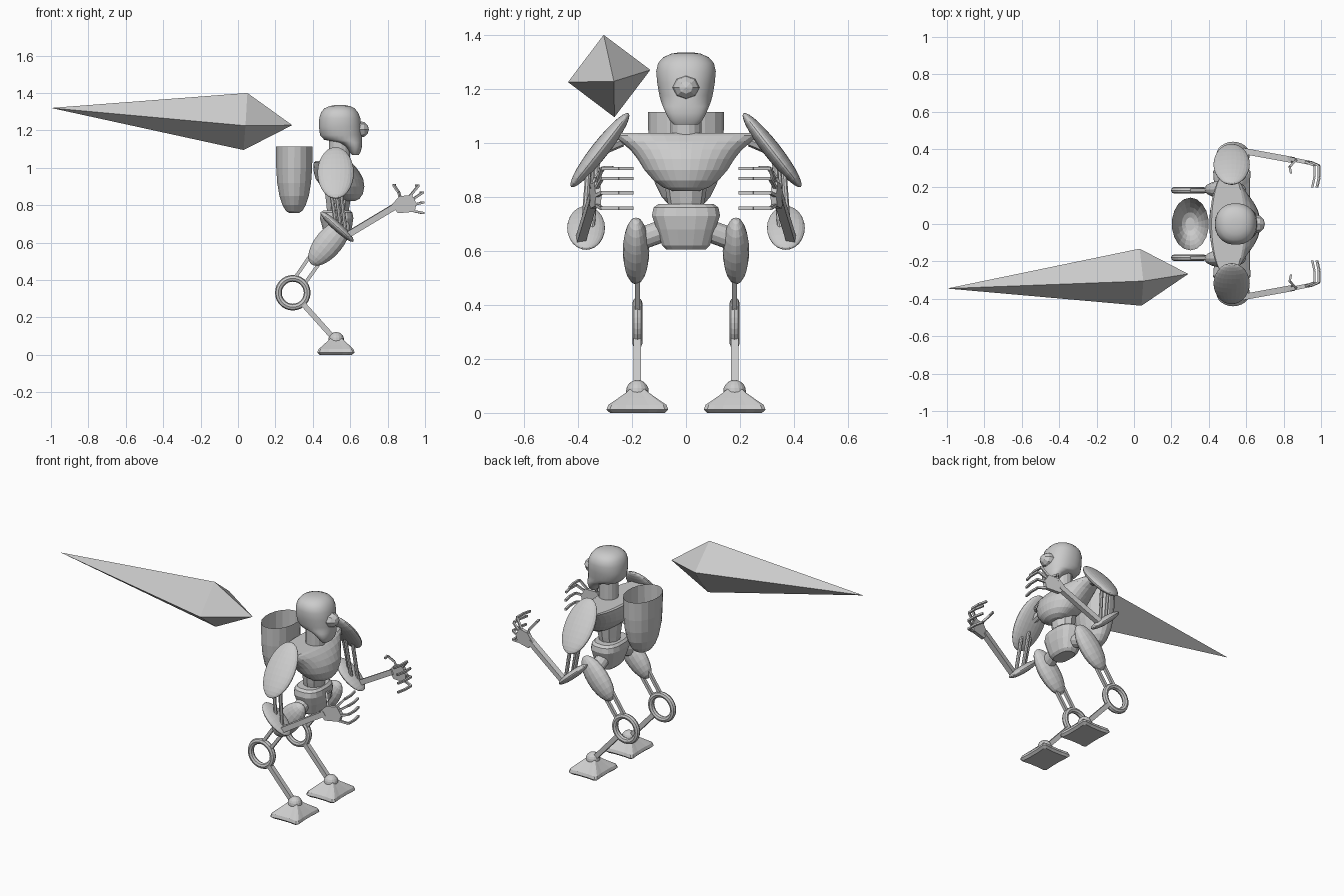
import bpy, bmesh, math
from mathutils import Vector, Matrix

grey = bpy.data.materials.new("plain grey")
grey.diffuse_color = (0.6, 0.6, 0.6, 1)


def finish(name, bm, mirror=False, smooth=0):
    bmesh.ops.recalc_face_normals(bm, faces=bm.faces)
    me = bpy.data.meshes.new(name)
    bm.to_mesh(me)
    bm.free()
    me.materials.append(grey)
    ob = bpy.data.objects.new(name, me)
    bpy.context.collection.objects.link(ob)
    if mirror:
        m = ob.modifiers.new("Mirror", 'MIRROR')
        m.use_axis = (False, True, False)
    if smooth:
        bpy.context.view_layer.objects.active = ob
        ob.select_set(True)
        bpy.ops.object.shade_smooth_by_angle(angle=math.radians(smooth))
        ob.select_set(False)
    return ob


def stack(name, rows, n=16, top=True, cy=0, power=1.0, star=0.0, mirror=False, smooth=0):
    """Skin a stack of level rings; each row is z, x min, x max, half width."""
    bm = bmesh.new()
    rings = []
    for z, x0, x1, ry in rows:
        ring = []
        for i in range(n):
            a = 2 * math.pi * (i + 0.5) / n
            c, s = math.cos(a), math.sin(a)
            k = 1 - star * abs(math.cos(2 * a)) ** 1.5
            px = math.copysign(abs(c) ** power, c) * k
            py = math.copysign(abs(s) ** power, s) * k
            ring.append(bm.verts.new(((x0 + x1) / 2 + px * (x1 - x0) / 2, cy + py * ry, z)))
        rings.append(ring)
    for a, b in zip(rings, rings[1:]):
        for i in range(n):
            j = (i + 1) % n
            bm.faces.new((a[i], a[j], b[j], b[i]))
    bm.faces.new(rings[0][::-1])
    if top:
        bm.faces.new(rings[-1])
    return finish(name, bm, mirror, smooth)


def ellipsoid(name, loc, radii, axis='X', deg=0, seg=20, rows=12, mirror=True, smooth=0):
    bm = bmesh.new()
    mat = (Matrix.Translation(loc) @ Matrix.Rotation(math.radians(deg), 4, axis)
           @ Matrix.Diagonal((*radii, 1)))
    bmesh.ops.create_uvsphere(bm, u_segments=seg, v_segments=rows, radius=1, matrix=mat)
    return finish(name, bm, mirror, smooth)


def rods(name, paths, n=8, mirror=True):
    """Straight bars joining points; each path is (radius, point, point, ...)."""
    bm = bmesh.new()
    for r, *pts in paths:
        for a, b in zip(pts, pts[1:]):
            a, b = Vector(a), Vector(b)
            d = b - a
            mat = (Matrix.Translation((a + b) / 2) @ d.to_track_quat('Z', 'Y').to_matrix().to_4x4()
                   @ Matrix.Rotation(math.pi / 4, 4, 'Z'))
            bmesh.ops.create_cone(bm, cap_ends=True, segments=n, radius1=r, radius2=r,
                                  depth=d.length, matrix=mat)
    return finish(name, bm, mirror)


# floating four-sided spike beside the shoulder
bm = bmesh.new()
tail, nose = bm.verts.new((-1, -0.345, 1.32)), bm.verts.new((0.29, -0.267, 1.228))
mid = [bm.verts.new(p) for p in ((0.05, -0.305, 1.40), (0.04, -0.437, 1.225),
                                 (0.03, -0.265, 1.095), (0.03, -0.132, 1.27))]
for i in range(4):
    for tip in (tail, nose):
        bm.faces.new((mid[i], mid[(i + 1) % 4], tip))
finish("spike", bm)

# open pod on the back
stack("back_pod", [(0.757, 0.275, 0.325, 0.035), (0.77, 0.255, 0.345, 0.063),
                   (0.80, 0.237, 0.363, 0.09), (0.85, 0.22, 0.38, 0.115),
                   (0.92, 0.208, 0.392, 0.131), (1.0, 0.203, 0.398, 0.139),
                   (1.115, 0.202, 0.40, 0.141)], 18, top=False)

# head, eye and neck
stack("head", [(1.068, 0.61, 0.645, 0.045), (1.085, 0.595, 0.656, 0.062),
               (1.11, 0.575, 0.662, 0.075), (1.135, 0.53, 0.663, 0.086),
               (1.15, 0.46, 0.663, 0.092), (1.175, 0.438, 0.662, 0.099),
               (1.22, 0.432, 0.66, 0.107), (1.265, 0.434, 0.655, 0.111),
               (1.295, 0.443, 0.643, 0.104), (1.317, 0.46, 0.625, 0.085),
               (1.33, 0.49, 0.60, 0.055), (1.335, 0.52, 0.57, 0.025)],
      28, power=0.9, smooth=40)
ellipsoid("eye", (0.65, 0, 1.205), (0.045, 0.05, 0.05), 'Y', 90, 8, 6, mirror=False)
stack("neck", [(0.98, 0.485, 0.60, 0.058), (1.17, 0.485, 0.60, 0.058)], 16)

# chest, waist and pelvis
stack("chest", [(0.822, 0.56, 0.625, 0.05), (0.835, 0.525, 0.65, 0.085),
                (0.86, 0.485, 0.668, 0.12), (0.90, 0.445, 0.676, 0.155),
                (0.94, 0.415, 0.67, 0.18), (0.975, 0.405, 0.652, 0.208),
                (1.005, 0.402, 0.63, 0.245), (1.028, 0.405, 0.605, 0.28),
                (1.036, 0.415, 0.59, 0.285)], 32)
stack("waist", [(0.74, 0.475, 0.59, 0.06), (0.80, 0.47, 0.60, 0.072),
                (0.92, 0.455, 0.62, 0.09)], 10)
stack("pelvis", [(0.605, 0.485, 0.575, 0.075), (0.62, 0.47, 0.59, 0.09),
                 (0.68, 0.45, 0.61, 0.11), (0.73, 0.437, 0.618, 0.128),
                 (0.76, 0.442, 0.613, 0.122), (0.773, 0.455, 0.60, 0.105)], 16, power=0.75)

# arms: shoulder shield, three struts, elbow disc, forearm
ellipsoid("shoulder_shield", (0.522, 0.319, 0.973), (0.097, 0.032, 0.173), 'X', 38, 24, 14)
rods("shoulder_joint", [(0.025, (0.51, 0.24, 1.01), (0.52, 0.31, 0.98))])
rods("upper_arm_struts", [(0.011, (0.49, 0.35, 0.92), (0.525, 0.37, 0.69)),
                          (0.011, (0.52, 0.33, 0.92), (0.55, 0.35, 0.67)),
                          (0.011, (0.545, 0.36, 0.92), (0.575, 0.38, 0.655))])
ellipsoid("elbow_disc", (0.53, 0.37, 0.685), (0.024, 0.07, 0.118), 'Y', -48, 24, 12)
rods("forearm", [(0.023, (0.575, 0.392, 0.635), (0.85, 0.342, 0.80))], 4)

# hands: flat palm slab with curled fingers
bm = bmesh.new()
palm = [(0.82, 0.80), (0.862, 0.848), (0.93, 0.855), (0.955, 0.81), (0.945, 0.765), (0.855, 0.757)]
verts = [bm.verts.new((x, 0.338 - 0.2 * (x - 0.83), z)) for x, z in palm]
face = bm.faces.new(verts)
ext = bmesh.ops.extrude_face_region(bm, geom=[face])
for v in ext["geom"]:
    if isinstance(v, bmesh.types.BMVert):
        v.co.y += 0.022
finish("palm", bm, mirror=True)
fingers = []
for base, tip in (((0.92, 0.85), (0.965, 0.905)), ((0.94, 0.835), (0.988, 0.868)),
                  ((0.95, 0.805), (0.992, 0.815)), ((0.94, 0.768), (0.992, 0.758))):
    fingers.append((0.0085, (base[0], 0.33, base[1]), (tip[0], 0.312, tip[1]),
                    (tip[0], 0.25, tip[1]), (tip[0] - 0.012, 0.195, tip[1])))
fingers.append((0.0085, (0.87, 0.345, 0.83), (0.86, 0.335, 0.868), (0.832, 0.305, 0.908),
                (0.84, 0.27, 0.908)))
rods("fingers", fingers, 4)

# legs: hip, thigh, paired struts, knee ring, shin
rods("hip_joint", [(0.042, (0.525, 0.07, 0.68), (0.51, 0.18, 0.64))], 12)
ellipsoid("thigh", (0.487, 0.185, 0.60), (0.073, 0.049, 0.15), 'Y', 40, 16, 12)
rods("knee_struts", [(0.013, (0.40, 0.18, 0.55), (0.305, 0.18, 0.412)),
                     (0.013, (0.45, 0.18, 0.51), (0.36, 0.18, 0.385))], 4)
bm = bmesh.new()
N, M = 28, 8
grid = [[bm.verts.new((0.293 + (0.077 + 0.018 * math.cos(b)) * math.cos(a),
                       0.18 + 0.018 * math.sin(b),
                       0.332 + (0.077 + 0.018 * math.cos(b)) * math.sin(a)))
         for b in (2 * math.pi * j / M for j in range(M))]
        for a in (2 * math.pi * i / N for i in range(N))]
for i in range(N):
    for j in range(M):
        p, q = grid[i], grid[(i + 1) % N]
        bm.faces.new((p[j], q[j], q[(j + 1) % M], p[(j + 1) % M]))
finish("knee_ring", bm, mirror=True)
rods("shin", [(0.02, (0.345, 0.18, 0.275), (0.52, 0.18, 0.08))], 4)

# feet: ankle ball over a flared four-cornered foot
ellipsoid("ankle", (0.525, 0.18, 0.08), (0.042, 0.042, 0.042), seg=16, rows=10)
stack("foot", [(0.0, 0.425, 0.62, 0.115), (0.012, 0.41, 0.637, 0.13),
               (0.03, 0.418, 0.63, 0.122), (0.055, 0.45, 0.60, 0.08),
               (0.075, 0.475, 0.575, 0.048), (0.088, 0.49, 0.56, 0.032)],
      24, cy=0.18, power=0.45, star=0.16, mirror=True)
